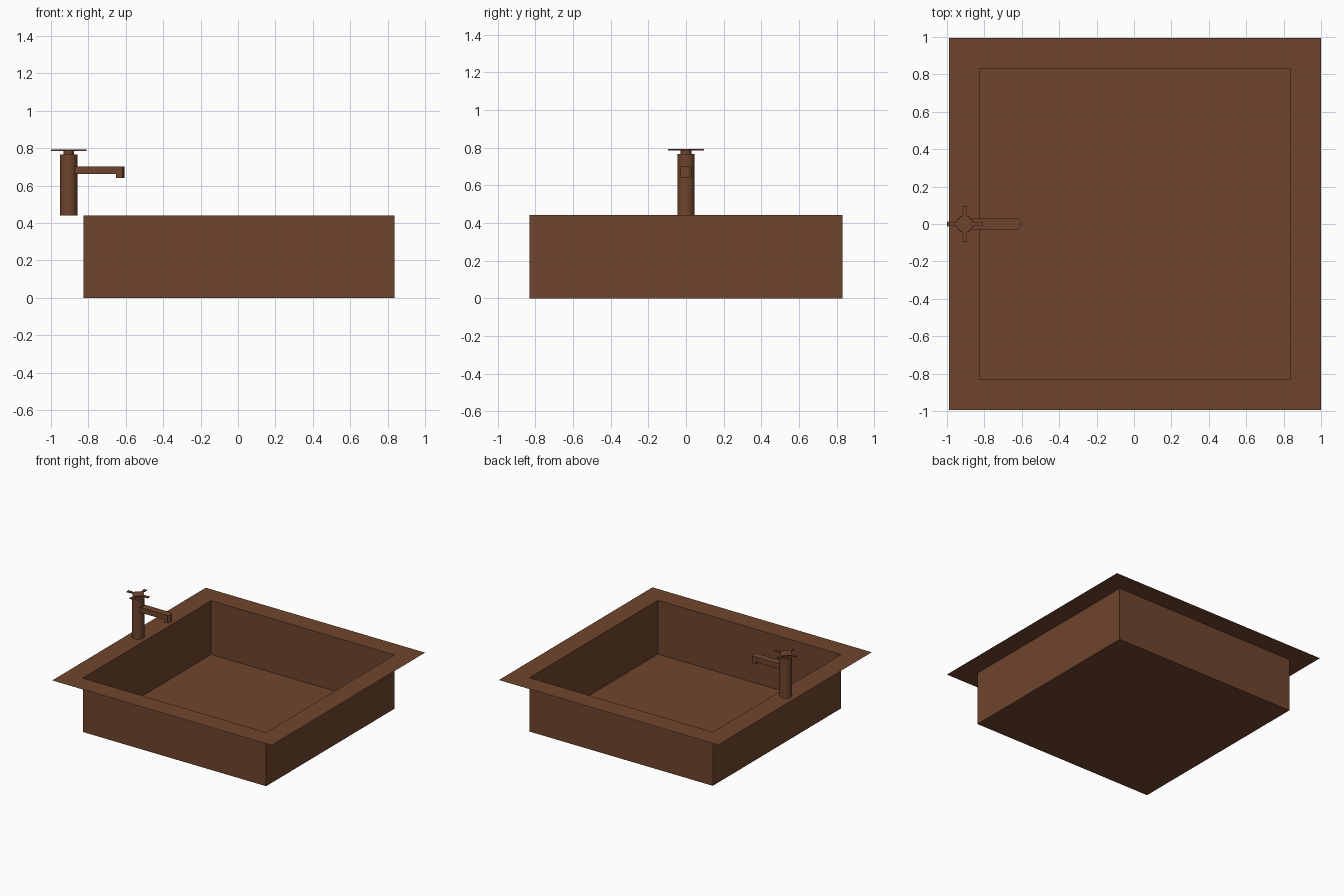
import bpy, bmesh, math

if "Cube" in bpy.data.objects:
    bpy.data.objects.remove(bpy.data.objects["Cube"])

# One brown finish for everything
brown = bpy.data.materials.new("brown")
brown.diffuse_color = (0.16, 0.059, 0.026, 1)
brown.use_nodes = True
brown.node_tree.nodes["Principled BSDF"].inputs["Base Color"].default_value = brown.diffuse_color

CX, RIM_Z = 0.006, 0.441      # basin centre and rim height
FX = -0.905                   # tap axis


def finish(name, bm, smooth=False):
    me = bpy.data.meshes.new(name)
    bm.to_mesh(me)
    bm.free()
    me.materials.append(brown)
    ob = bpy.data.objects.new(name, me)
    bpy.context.collection.objects.link(ob)
    if smooth:
        bpy.ops.object.select_all(action='DESELECT')
        bpy.context.view_layer.objects.active = ob
        ob.select_set(True)
        bpy.ops.object.shade_smooth_by_angle(angle=math.radians(40))
    return ob


def prism(name, pts, direction):
    """Extrude a closed 3D outline along a direction."""
    bm = bmesh.new()
    face = bm.faces.new([bm.verts.new(p) for p in pts])
    ext = bmesh.ops.extrude_face_region(bm, geom=[face], use_keep_orig=True)
    verts = [g for g in ext["geom"] if isinstance(g, bmesh.types.BMVert)]
    bmesh.ops.translate(bm, verts=verts, vec=direction)
    bmesh.ops.recalc_face_normals(bm, faces=bm.faces)
    return finish(name, bm)


def cylinder(name, r, z0, z1, sides=24):
    bm = bmesh.new()
    bmesh.ops.create_cone(bm, cap_ends=True, segments=sides, radius1=r,
                          radius2=r, depth=z1 - z0)
    bmesh.ops.translate(bm, verts=bm.verts, vec=(FX, 0, (z0 + z1) / 2))
    return finish(name, bm, True)


# Basin: thin sheet with flat rim, straight walls and floor
bm = bmesh.new()
loops = [[bm.verts.new((CX + sx * h, sy * h, z))
          for sx, sy in ((-1, -1), (1, -1), (1, 1), (-1, 1))]
         for h, z in ((0.994, RIM_Z), (0.831, RIM_Z), (0.831, 0))]
for a, b in zip(loops, loops[1:]):
    for i in range(4):
        j = (i + 1) % 4
        bm.faces.new((a[i], a[j], b[j], b[i]))
bm.faces.new(loops[-1])
finish("basin", bm)

# Tap column and neck
cylinder("tap_column", 0.046, RIM_Z, 0.765)
cylinder("tap_neck", 0.028, 0.765, 0.786)

# Spout arm with slightly pointed end, and the downturned outlet
def spout_outline(x0, z):
    return [(x0, -0.03, z), (-0.618, -0.03, z), (-0.608, -0.012, z),
            (-0.608, 0.012, z), (-0.618, 0.03, z), (x0, 0.03, z)]

prism("spout_arm", spout_outline(-0.875, 0.662), (0, 0, 0.041))
prism("spout_outlet", spout_outline(-0.651, 0.640), (0, 0, 0.022))

# Cross handle: four flared arms around a small hub
arm = [(0.03, -0.03), (0.048, -0.008), (0.095, -0.013), (0.095, 0.013), (0.048, 0.008)]
outline = []
for k in range(4):
    c, s = round(math.cos(k * math.pi / 2)), round(math.sin(k * math.pi / 2))
    outline += [(FX + x * c - y * s, x * s + y * c, 0.785) for x, y in arm]
prism("cross_handle", outline, (0, 0, 0.008))
